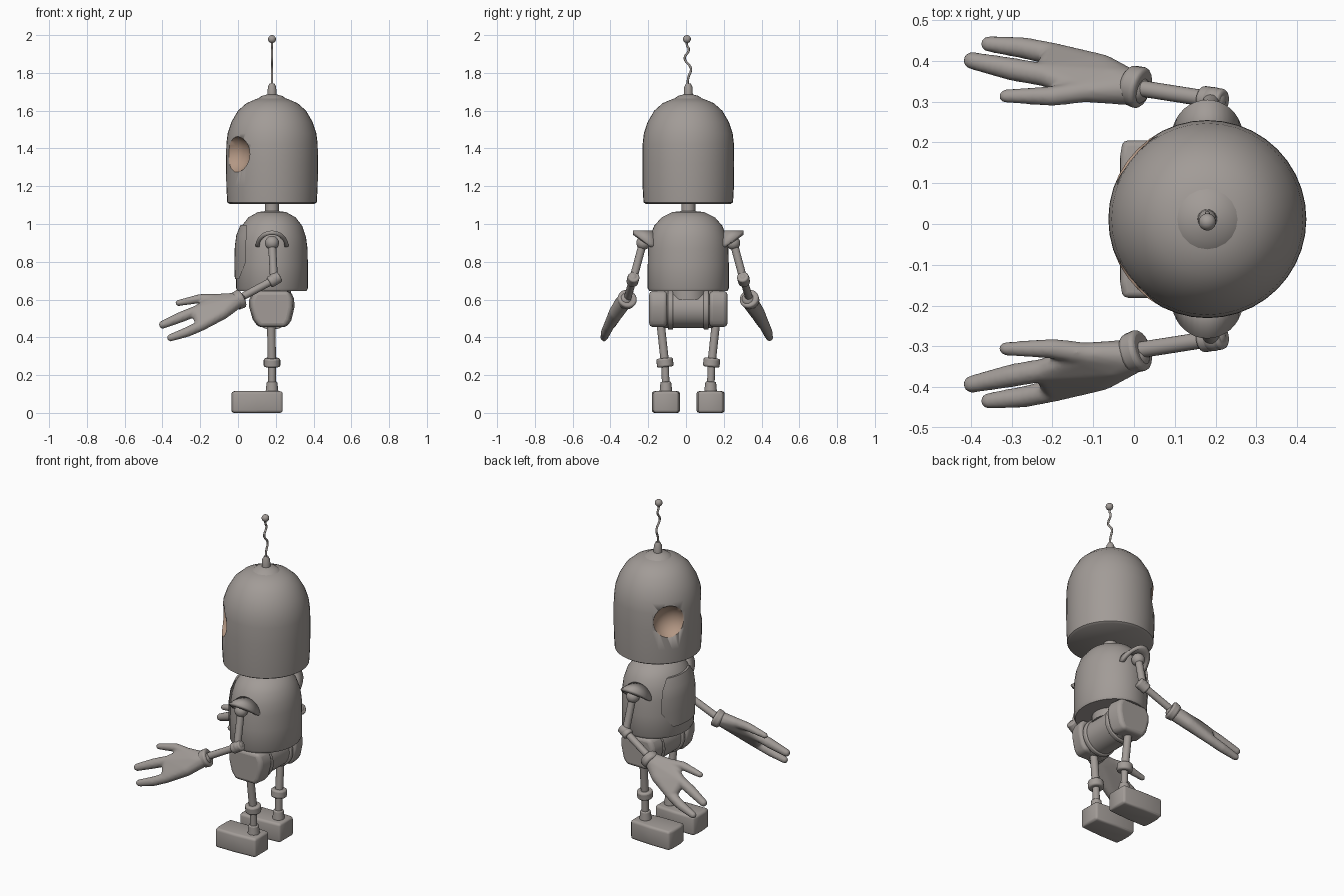
import bpy, bmesh
from math import pi, cos, sin, sqrt, radians
from mathutils import Vector, Matrix

if "Cube" in bpy.data.objects:
    bpy.data.objects.remove(bpy.data.objects["Cube"])

CX, CY = 0.18, 0.012          # body axis


def material(name, rgb):
    m = bpy.data.materials.new(name)
    m.diffuse_color = (*rgb, 1)
    m.use_nodes = True
    m.node_tree.nodes["Principled BSDF"].inputs["Base Color"].default_value = m.diffuse_color
    return m


metal = material("worn_metal", (0.36, 0.33, 0.31))
rust = material("rusty_metal", (0.45, 0.31, 0.23))


def make(name, bm, mat=metal, angle=40):
    bmesh.ops.recalc_face_normals(bm, faces=bm.faces[:])
    me = bpy.data.meshes.new(name)
    bm.to_mesh(me)
    bm.free()
    ob = bpy.data.objects.new(name, me)
    me.materials.append(mat)
    bpy.context.collection.objects.link(ob)
    bpy.ops.object.select_all(action='DESELECT')
    bpy.context.view_layer.objects.active = ob
    ob.select_set(True)
    bpy.ops.object.shade_smooth_by_angle(angle=radians(angle))
    return ob


def lathe(name, profile, sy=1.0, n=40):
    bm = bmesh.new()
    rings = [[bm.verts.new((CX + r * cos(2 * pi * i / n), CY + sy * r * sin(2 * pi * i / n), z))
              for i in range(n)] for r, z in profile]
    for a, b in zip(rings, rings[1:]):
        for i in range(n):
            j = (i + 1) % n
            bm.faces.new((a[i], a[j], b[j], b[i]))
    bm.faces.new(rings[0])
    bm.faces.new(rings[-1])
    return make(name, bm)


def rod(name, a, b, r1, r2=None, n=20):
    a, b = Vector(a), Vector(b)
    d = b - a
    mat = Matrix.Translation((a + b) / 2) @ d.to_track_quat('Z', 'Y').to_matrix().to_4x4()
    bm = bmesh.new()
    bmesh.ops.create_cone(bm, cap_ends=True, segments=n, radius1=r1,
                          radius2=r1 if r2 is None else r2, depth=d.length, matrix=mat)
    return make(name, bm)


def ball(name, c, r, mat=metal):
    bm = bmesh.new()
    bmesh.ops.create_uvsphere(bm, u_segments=24, v_segments=14, radius=r,
                              matrix=Matrix.Translation(c))
    return make(name, bm, mat)


def hull(bm, balls, sub=2):
    """Adds the convex hull of several balls (x, y, z, radius) to bm."""
    tmp = bmesh.new()
    for x, y, z, r in balls:
        bmesh.ops.create_icosphere(tmp, subdivisions=sub, radius=r,
                                   matrix=Matrix.Translation((x, y, z)))
    pts = [v.co.copy() for v in tmp.verts]
    tmp.clear()
    vs = [tmp.verts.new(p) for p in pts]
    bmesh.ops.convex_hull(tmp, input=vs)
    bmesh.ops.delete(tmp, geom=[v for v in tmp.verts if not v.link_faces], context='VERTS')
    me = bpy.data.meshes.new("tmp")
    tmp.to_mesh(me)
    tmp.free()
    bm.from_mesh(me)
    bpy.data.meshes.remove(me)


def bevel(ob, w, seg=3):
    m = ob.modifiers.new("bevel", 'BEVEL')
    m.width, m.segments, m.limit_method = w, seg, 'ANGLE'


# head with two round eye hollows on the -x side
head = lathe("head", [(0.225, 1.107), (0.237, 1.115), (0.242, 1.2), (0.243, 1.32), (0.242, 1.42),
                      (0.235, 1.48), (0.215, 1.54), (0.18, 1.60), (0.135, 1.64), (0.08, 1.663),
                      (0.02, 1.668)])
head.data.materials.append(rust)
for s in (-1, 1):
    t = radians(40)
    eye = ball("eye_cutter", (CX - 0.285 * cos(t), CY + s * 0.285 * sin(t), 1.37), 0.105, rust)
    eye.hide_render = True
    eye.hide_set(True)
    m = head.modifiers.new("eye_hollow", 'BOOLEAN')
    m.object, m.operation, m.solver = eye, 'DIFFERENCE', 'EXACT'
    m.material_mode = 'TRANSFER'

# antenna
lathe("antenna_base", [(0.078, 1.64), (0.076, 1.662), (0.055, 1.678), (0.024, 1.686),
                       (0.022, 1.725), (0.012, 1.745)], n=20)
cu = bpy.data.curves.new("antenna_wire", 'CURVE')
cu.dimensions, cu.bevel_depth, cu.bevel_resolution = '3D', 0.006, 2
sp = cu.splines.new('NURBS')
path = [(0.010, 1.73), (0.006, 1.77), (0.036, 1.825), (-0.018, 1.875), (0.022, 1.92), (0.0, 1.95), (0.005, 1.98)]
sp.points.add(len(path) - 1)
for p, (y, z) in zip(sp.points, path):
    p.co = (CX, y, z, 1)
sp.use_endpoint_u, sp.order_u = True, 3
cu.materials.append(metal)
bpy.context.collection.objects.link(bpy.data.objects.new("antenna_wire", cu))
ball("antenna_tip", (CX, 0.005, 1.979), 0.021)

# neck and torso
rod("neck", (CX, CY, 1.04), (CX, CY, 1.12), 0.037)
torso = [(0.183, 0.645), (0.19, 0.66), (0.19, 0.78), (0.188, 0.87), (0.18, 0.93),
         (0.160, 0.99), (0.125, 1.035), (0.075, 1.063), (0.02, 1.07)]
lathe("torso", torso, sy=1.13)

# chest plate following the front of the torso
bm = bmesh.new()
for r, z, w in ((0.197, 0.71, 28), (0.199, 0.80, 46), (0.197, 0.88, 46), (0.189, 0.94, 44), (0.167, 0.995, 36)):
    for i in range(13):
        t = radians(180 - w + 2 * w * i / 12)
        bm.verts.new((CX + r * cos(t), CY + 1.13 * r * sin(t), z))
bmesh.ops.convex_hull(bm, input=bm.verts[:])
make("chest_plate", bm)

# pelvis drum with two bands
rod("pelvis", (CX, CY - 0.13, 0.55), (CX, CY + 0.13, 0.55), 0.1, n=36)
rod("waist", (CX, CY, 0.6), (CX, CY, 0.66), 0.1)

for s in (-1, 1):
    side = "left" if s < 0 else "right"

    def P(x, o, z):
        return (x, CY + s * o, z)

    bevel(rod(side + "_pelvis_band", P(CX, 0.08, 0.55), P(CX, 0.108, 0.55), 0.109, n=36), 0.006)

    # hip shell: bell outline extruded sideways
    bm = bmesh.new()
    outline = [(-0.075, 0.455), (0.08, 0.455), (0.105, 0.49), (0.122, 0.56), (0.12, 0.605),
               (0.1, 0.645), (-0.1, 0.645), (-0.124, 0.6), (-0.124, 0.56), (-0.105, 0.495)]
    f = bm.faces.new([bm.verts.new(P(CX + x, 0.112, z)) for x, z in outline])
    ext = bmesh.ops.extrude_face_region(bm, geom=[f])
    for v in ext['geom']:
        if isinstance(v, bmesh.types.BMVert):
            v.co.y += s * 0.095
            v.co.x = CX + (v.co.x - CX) * 0.88
    bevel(make(side + "_hip", bm), 0.02, 4)

    # leg with collars at knee and ankle
    rod(side + "_thigh", P(0.175, 0.147, 0.48), P(CX, 0.123, 0.26), 0.022)
    rod(side + "_shin", P(CX, 0.123, 0.27), P(CX, 0.118, 0.1), 0.02)
    bevel(rod(side + "_knee", P(CX, 0.126, 0.29), P(CX, 0.121, 0.243), 0.044), 0.01)
    bevel(rod(side + "_ankle", P(CX, 0.119, 0.165), P(CX, 0.118, 0.11), 0.028, 0.034), 0.006)

    # boot
    bm = bmesh.new()
    hull(bm, [(x, CY + s * (0.118 + o), z, 0.015)
              for x, w in ((0.222, 0.052), (0.10, 0.06), (-0.015, 0.06), (-0.02, 0.03))
              for o in (-w, w) for z in (0.015, 0.1)])
    make(side + "_boot", bm, angle=60)

    # shoulder visor: arch reaching out furthest at its top
    bm = bmesh.new()
    n, rows = 18, []
    for k in range(2):
        row = []
        for i in range(n + 1):
            t = pi * i / n
            o = 0.18 if k == 0 else 0.2 + 0.093 * sin(t)
            row.append(bm.verts.new(P(CX + 0.088 * cos(t), o, 0.88 + 0.085 * sin(t))))
        rows.append(row)
    for i in range(n):
        bm.faces.new((rows[0][i], rows[0][i + 1], rows[1][i + 1], rows[1][i]))
    visor = make(side + "_shoulder_visor", bm)
    # thickness goes towards the arch centre
    up = max(visor.data.polygons, key=lambda p: p.center.z).normal.z
    m = visor.modifiers.new("thickness", 'SOLIDIFY')
    m.thickness, m.offset = 0.022, (-1 if up > 0 else 1)

    # arm
    ball(side + "_shoulder_joint", P(CX, 0.238, 0.9), 0.037)
    rod(side + "_shoulder_pin", P(CX, 0.18, 0.9), P(CX, 0.24, 0.9), 0.022)
    rod(side + "_upper_arm", P(CX, 0.24, 0.9), P(0.19, 0.29, 0.715), 0.021)
    ball(side + "_elbow", P(0.195, 0.292, 0.71), 0.032)
    bevel(rod(side + "_elbow_collar", P(0.22, 0.288, 0.722), P(0.165, 0.297, 0.69), 0.031), 0.008)
    rod(side + "_forearm", P(0.2, 0.292, 0.71), P(-0.01, 0.325, 0.597), 0.02)
    bevel(rod(side + "_glove_cuff", P(0.022, 0.32, 0.608), P(-0.018, 0.332, 0.588), 0.053, 0.048), 0.012)

    # glove: palm, thumb and two fingers fused together
    knuckle_a, knuckle_b = (-0.22, 0.362, 0.54, 0.029), (-0.195, 0.412, 0.462, 0.029)
    thumb = (-0.12, 0.322, 0.602, 0.028)
    groups = [[(0.0, 0.328, 0.596, 0.042), (-0.04, 0.34, 0.58, 0.044), thumb, knuckle_a, knuckle_b,
               (-0.08, 0.378, 0.53, 0.036)]]
    for chain in ([thumb, (-0.2, 0.31, 0.605, 0.025), (-0.315, 0.31, 0.582, 0.017)],
                  [knuckle_a, (-0.3, 0.376, 0.508, 0.029), (-0.398, 0.397, 0.467, 0.022)],
                  [knuckle_b, (-0.27, 0.428, 0.428, 0.027), (-0.357, 0.438, 0.398, 0.02)]):
        groups += [chain[:2], chain[1:]]
    bm = bmesh.new()
    for g in groups:
        hull(bm, [(x, CY + s * o - 0.008, z, r) for x, o, z, r in g])
    glove = make(side + "_glove", bm)
    m = glove.modifiers.new("fuse", 'REMESH')
    m.mode, m.voxel_size, m.use_smooth_shade = 'VOXEL', 0.007, True
    m = glove.modifiers.new("soften", 'SMOOTH')
    m.factor, m.iterations = 0.5, 4
